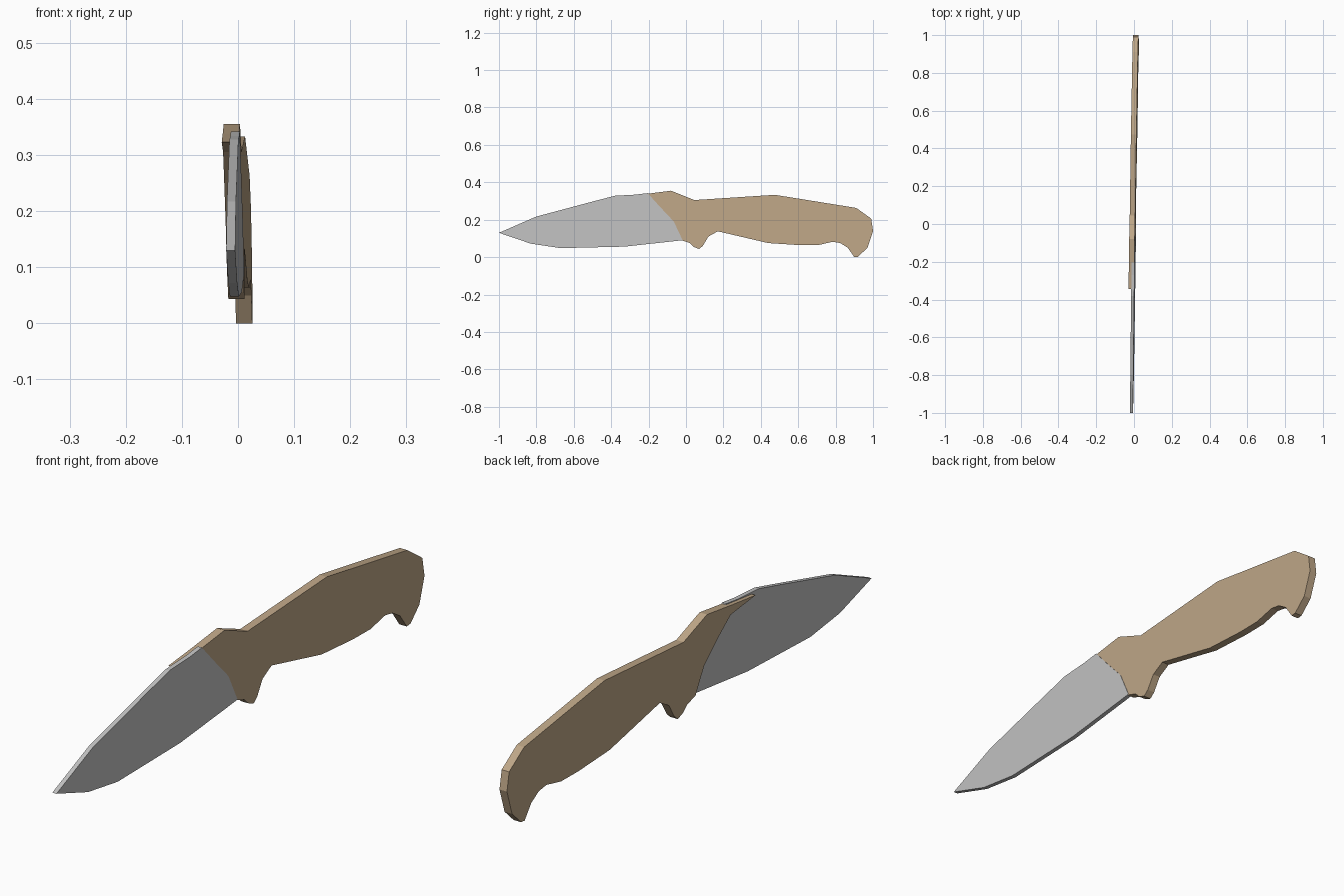
import bpy, bmesh

if "Cube" in bpy.data.objects:
    bpy.data.objects.remove(bpy.data.objects["Cube"])


def material(name, rgb):
    m = bpy.data.materials.new(name)
    m.diffuse_color = (*rgb, 1)
    m.use_nodes = True
    m.node_tree.nodes["Principled BSDF"].inputs["Base Color"].default_value = m.diffuse_color
    return m


def slab(name, outline, offset, half, mat):
    """Flat plate from a (y, z) side profile, lying on the knife's slightly tilted plane."""
    bm = bmesh.new()

    def ring(side):
        return [bm.verts.new((-0.003 + 0.0156 * y - 0.019 * z + offset + side * half, y, z))
                for y, z in outline]

    left, right = ring(-1), ring(1)
    bm.faces.new(left)
    bm.faces.new(right)
    n = len(outline)
    for i in range(n):
        j = (i + 1) % n
        bm.faces.new((left[i], left[j], right[j], right[i]))
    bmesh.ops.recalc_face_normals(bm, faces=bm.faces)
    caps = [f for f in bm.faces if len(f.verts) > 4]
    bmesh.ops.triangulate(bm, faces=caps)
    mesh = bpy.data.meshes.new(name)
    bm.to_mesh(mesh)
    bm.free()
    mesh.materials.append(mat)
    obj = bpy.data.objects.new(name, mesh)
    bpy.context.collection.objects.link(obj)
    return obj


tan = material("tan_handle", (0.52, 0.385, 0.245))
steel = material("grey_steel", (0.54, 0.54, 0.54))

# Handle: spine, rounded butt with hook, belly, finger guard, slanted front edge
handle_profile = [
    (-0.08, 0.355), (0.045, 0.305), (0.475, 0.333), (0.91, 0.263), (0.99, 0.206),
    (1.0, 0.14), (0.97, 0.05), (0.92, 0.002), (0.90, 0.0), (0.865, 0.05),
    (0.825, 0.075), (0.785, 0.082), (0.705, 0.064), (0.61, 0.064), (0.44, 0.075),
    (0.17, 0.138), (0.12, 0.11), (0.09, 0.06), (0.07, 0.043), (0.04, 0.055),
    (0.02, 0.075), (-0.025, 0.09), (-0.07, 0.18), (-0.15, 0.255), (-0.21, 0.305),
    (-0.345, 0.323), (-0.22, 0.337),
]
slab("handle", handle_profile, 0.0, 0.0145, tan)

# Blade: pointed plate set toward one face of the handle
blade_profile = [
    (-1.0, 0.13), (-0.80, 0.217), (-0.50, 0.297), (-0.38, 0.328), (-0.27, 0.334),
    (-0.205, 0.342), (-0.14, 0.27), (-0.065, 0.19), (-0.018, 0.09), (-0.33, 0.056),
    (-0.67, 0.048), (-0.83, 0.072),
]
slab("blade", blade_profile, 0.008, 0.008, steel)
